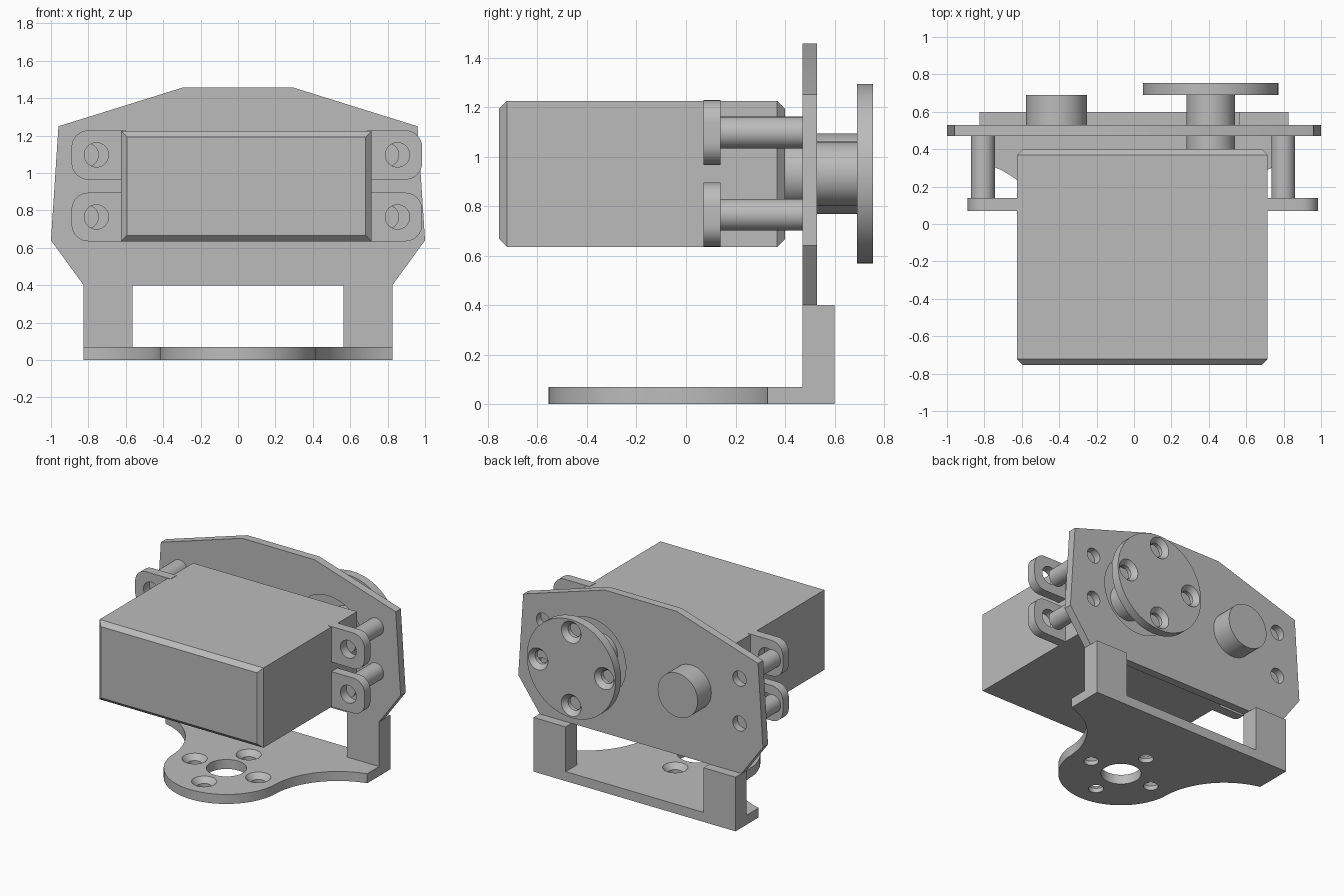
import bpy, bmesh, math
from math import cos, sin, pi, radians
from mathutils import Matrix, Vector

if "Cube" in bpy.data.objects:
    bpy.data.objects.remove(bpy.data.objects["Cube"])

grey = bpy.data.materials.new("plain_grey")
grey.use_nodes = True
GREY = (0.5, 0.5, 0.5, 1)
grey.diffuse_color = GREY
grey.node_tree.nodes["Principled BSDF"].inputs["Base Color"].default_value = GREY

FACING_Y = Matrix.Rotation(radians(-90), 4, "X")   # local z becomes +y


def finish(name, bm):
    bmesh.ops.recalc_face_normals(bm, faces=bm.faces)
    mesh = bpy.data.meshes.new(name)
    bm.to_mesh(mesh)
    bm.free()
    mesh.materials.append(grey)
    obj = bpy.data.objects.new(name, mesh)
    bpy.context.collection.objects.link(obj)
    return obj


def prism(name, outline, start, depth, axis):
    """Extrude an outline: (x, y) along z, or (x, z) along y."""
    bm = bmesh.new()
    place = (lambda u, v: (u, v, start)) if axis == "z" else (lambda u, v: (u, start, v))
    face = bm.faces.new([bm.verts.new(place(u, v)) for u, v in outline])
    grown = bmesh.ops.extrude_face_region(bm, geom=[face])["geom"]
    move = Vector((0, 0, depth)) if axis == "z" else Vector((0, depth, 0))
    bmesh.ops.translate(bm, vec=move, verts=[g for g in grown if isinstance(g, bmesh.types.BMVert)])
    return finish(name, bm)


def box(name, lo, hi):
    (x0, y0, z0), (x1, y1, z1) = lo, hi
    return prism(name, [(x0, y0), (x1, y0), (x1, y1), (x0, y1)], z0, z1 - z0, "z")


def rod(name, x, z, y0, y1, r):
    """Cylinder along y."""
    bm = bmesh.new()
    bmesh.ops.create_cone(bm, cap_ends=True, segments=48, radius1=r, radius2=r, depth=y1 - y0,
                          matrix=Matrix.Translation((x, (y0 + y1) / 2, z)) @ FACING_Y)
    return finish(name, bm)


def drill(name, place, thickness, r, sink=None):
    """Hole cutter along local z from 0 to thickness, flared at the top when countersunk."""
    profile = [(0, -0.02), (r, -0.02)]
    if sink:
        profile += [(r, thickness * 0.45), (sink, thickness), (sink, thickness + 0.02)]
    else:
        profile += [(r, thickness + 0.02)]
    profile.append((0, thickness + 0.02))
    bm = bmesh.new()
    verts = [bm.verts.new((u, 0, v)) for u, v in profile]
    edges = [bm.edges.new(pair) for pair in zip(verts, verts[1:])]
    bmesh.ops.spin(bm, geom=verts + edges, axis=(0, 0, 1), cent=(0, 0, 0),
                   angle=2 * pi, steps=40, use_duplicate=False)
    bmesh.ops.remove_doubles(bm, verts=bm.verts, dist=0.0001)
    bm.transform(place)
    return finish(name, bm)


def cut(obj, cutters):
    for cutter in cutters:
        mod = obj.modifiers.new("hole", "BOOLEAN")
        mod.operation, mod.solver, mod.object = "DIFFERENCE", "EXACT", cutter
        select(obj)
        bpy.ops.object.modifier_apply(modifier=mod.name)
        bpy.data.objects.remove(cutter)


def select(obj):
    bpy.ops.object.select_all(action="DESELECT")
    obj.select_set(True)
    bpy.context.view_layer.objects.active = obj


def arc(cx, cy, r, a0, a1, n):
    return [(cx + r * cos(a0 + (a1 - a0) * i / n), cy + r * sin(a0 + (a1 - a0) * i / n))
            for i in range(n + 1)]


# Motor body, chamfered around its front and back faces
body = box("motor_body", (-0.625, -0.755, 0.635), (0.715, 0.4, 1.225))
bm = bmesh.new()
bm.from_mesh(body.data)
ends = [e for e in bm.edges if abs(e.verts[0].co.y - e.verts[1].co.y) < 0.01]
bmesh.ops.bevel(bm, geom=ends, offset=0.032, segments=1, affect="EDGES")
bm.to_mesh(body.data)
bm.free()

# Mounting tabs with rounded outer corners, and the posts that join them to the plate
for side, inner, outer, hole_x, post_x in (("right", -0.6, -0.89, -0.757, -0.808),
                                           ("left", 0.69, 0.985, 0.853, 0.798)):
    s = 1 if outer > 0 else -1
    for level, z0, z1, hole_z in (("lower", 0.635, 0.895, 0.765), ("upper", 0.965, 1.228, 1.097)):
        r = 0.09
        right_way = arc(0, z0 + r, r, -pi / 2, 0, 8) + arc(0, z1 - r, r, 0, pi / 2, 8)
        outline = [(inner, z0)] + [(outer + s * (u - r), v) for u, v in right_way] + [(inner, z1)]
        tab = prism(f"{side}_{level}_tab", outline, 0.07, 0.07, "y")
        spot = Matrix.Translation((hole_x, 0.07, hole_z)) @ FACING_Y
        cut(tab, [drill("tab_drill", spot, 0.07, 0.065)])
        rod(f"{side}_{level}_post", post_x, hole_z, 0.14, 0.475, 0.064)

# Upright plate with post holes and a clearance hole for the shaft
SHAFT_X, SHAFT_Z = 0.41, 0.93
plate = prism("upright_plate", [(-0.825, 0.4), (0.825, 0.4), (1, 0.64), (0.96, 1.25),
                                (0.295, 1.457), (-0.295, 1.457), (-0.96, 1.25), (-1, 0.64)],
              0.47, 0.06, "y")
spots = [(x, z, 0.055) for x in (-0.808, 0.798) for z in (0.765, 1.097)] + [(SHAFT_X, SHAFT_Z, 0.29)]
cut(plate, [drill("plate_drill", Matrix.Translation((x, 0.47, z)) @ FACING_Y, 0.06, r)
            for x, z, r in spots])

# Legs
for side, x0, x1 in (("right", -0.825, -0.563), ("left", 0.563, 0.825)):
    box(f"{side}_leg", (x0, 0.47, 0), (x1, 0.6, 0.4))

# Foot: round pad flaring back to the legs through concave curves
PAD_Y, PAD_R = -0.135, 0.42
FLARE_X, FLARE_Y = 0.95, -0.19
neck = math.atan2(FLARE_Y - PAD_Y, FLARE_X)
corner = math.atan2(0.33 - FLARE_Y, 0.825 - FLARE_X)
flare_r = math.hypot(0.825 - FLARE_X, 0.33 - FLARE_Y)
half = arc(0, PAD_Y, PAD_R, -pi / 2, neck, 20)[:-1]
half += arc(FLARE_X, FLARE_Y, flare_r, neck + pi, corner, 20) + [(0.825, 0.6)]
foot = prism("foot", half + [(-x, y) for x, y in reversed(half[1:])], 0, 0.07, "z")
cutters = [drill("foot_drill", Matrix.Translation((0, PAD_Y, 0)), 0.07, 0.135)]
for i in range(4):
    x, y = 0.26 * cos(i * pi / 2), 0.26 * sin(i * pi / 2)
    cutters.append(drill("foot_drill", Matrix.Translation((x, PAD_Y + y, 0)), 0.07, 0.05, 0.085))
cut(foot, cutters)

# Output shaft, round horn with countersunk holes, and the opposite boss
rod("output_shaft", SHAFT_X, SHAFT_Z, 0.39, 0.72, 0.13)
horn = rod("round_horn", SHAFT_X, SHAFT_Z, 0.69, 0.755, 0.363)
cutters = []
for i in range(4):
    x, z = 0.27 * cos(i * pi / 2), 0.27 * sin(i * pi / 2)
    spot = Matrix.Translation((SHAFT_X + x, 0.69, SHAFT_Z + z)) @ FACING_Y
    cutters.append(drill("horn_drill", spot, 0.065, 0.05, 0.08))
cut(horn, cutters)
rod("rear_boss", -0.415, SHAFT_Z, 0.52, 0.69, 0.163)

# Smooth the round walls and keep the edges sharp
for obj in bpy.context.collection.objects:
    if obj.type == "MESH" and obj.data.materials and obj.data.materials[0] == grey:
        select(obj)
        bpy.ops.object.shade_smooth_by_angle(angle=radians(30))
